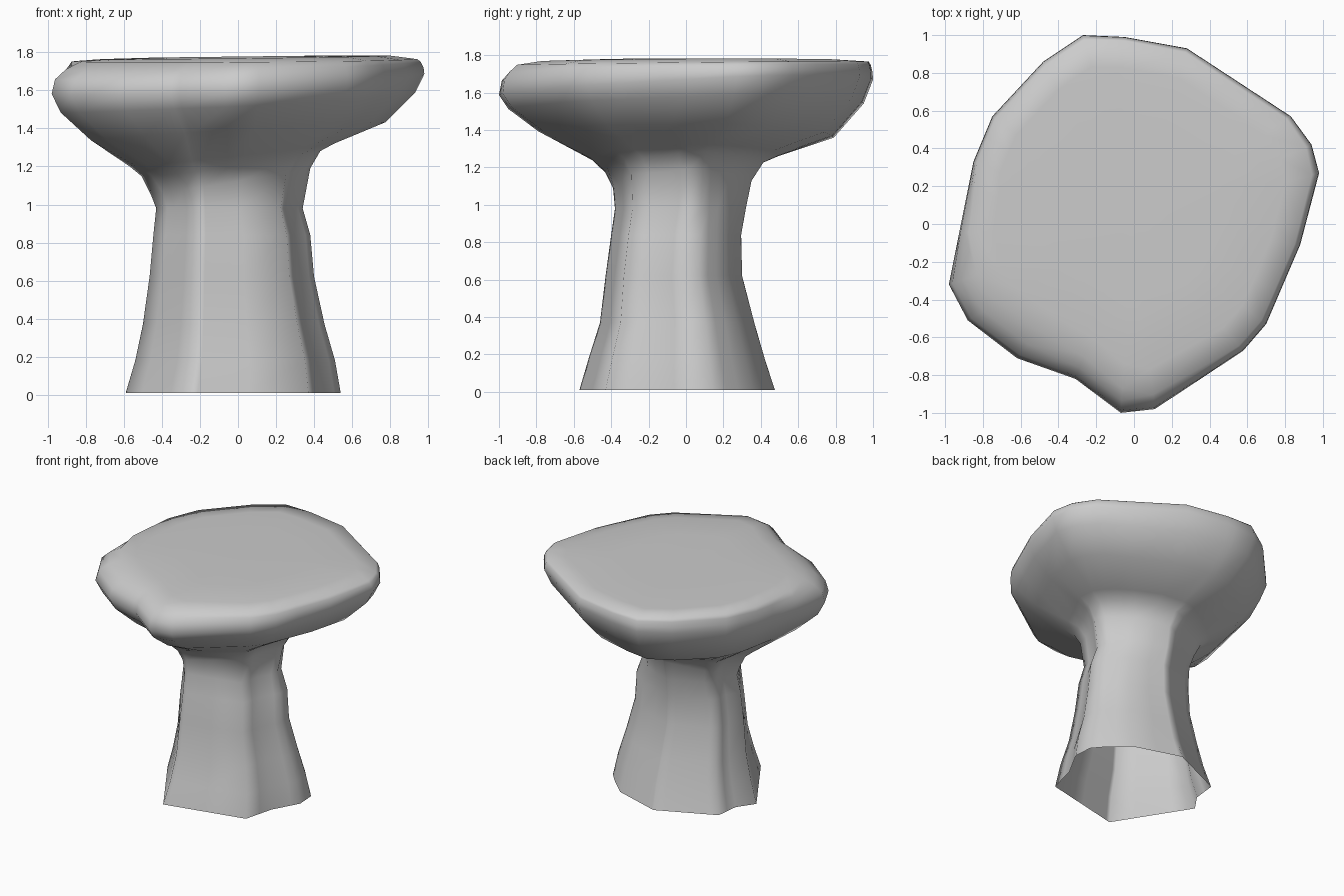
import bpy, bmesh, math
from mathutils import Vector

if "Cube" in bpy.data.objects:
    bpy.data.objects.remove(bpy.data.objects["Cube"])

# Outline of the cap (seen from above) and of the stem foot
CAP = [(-.27, 1), (-.05, .99), (.28, .93), (.83, .57), (.94, .42), (.98, .27),
       (.88, -.11), (.70, -.53), (.58, -.67), (.11, -.98), (-.07, -1), (-.31, -.82),
       (-.62, -.71), (-.88, -.51), (-.98, -.32), (-.85, .33), (-.75, .57), (-.48, .86)]
FOOT = [(-.25, -.57), (.37, -.43), (.43, -.2), (.54, 0), (.53, .16), (.32, .36),
        (-.05, .475), (-.48, .28), (-.50, .10), (-.59, -.03)]
# Flat top outline, set further in at the front left
TOP = [(-.26, .98), (-.05, .97), (.27, .91), (.81, .555), (.91, .41), (.945, .27),
       (.85, -.11), (.675, -.51), (.555, -.645), (.09, -.91), (-.05, -.88),
       (-.27, -.70), (-.53, -.55), (-.76, -.38), (-.89, -.18), (-.83, .33),
       (-.73, .56), (-.47, .84)]


def cross(a, b):
    return a.x * b.y - a.y * b.x


def sample(outline, angles):
    """Points where rays from the centre meet the outline."""
    pts = [Vector(p) for p in outline]
    ring = []
    for t in angles:
        d = Vector((math.cos(t), math.sin(t)))
        best = 0
        for a, b in zip(pts, pts[1:] + pts[:1]):
            e = b - a
            den = cross(d, e)
            if abs(den) < 1e-9:
                continue
            r, s = cross(a, e) / den, cross(a, d) / den
            if r > 0 and -1e-4 <= s <= 1.0001:
                best = max(best, r)
        ring.append(d * best)
    return ring


raw = sorted(math.atan2(y, x) for x, y in CAP + FOOT)
angles = [raw[0]]
for t in raw[1:]:
    if t - angles[-1] > .03:
        angles.append(t)
cap, foot, top = (sample(o, angles) for o in (CAP, FOOT, TOP))


def fit(x0, x1, y0, y1, corner=9):
    """Foot section stretched to the given extents, back right corner trimmed."""
    ring = []
    for p in foot:
        q = Vector((x0 + (p.x + .59) / 1.13 * (x1 - x0),
                    y0 + (p.y + .57) / 1.045 * (y1 - y0)))
        over = max(0, q.x + q.y - corner) / 2
        ring.append(q - Vector((over, over)))
    return ring


def blend(a, b, f):
    return [p.lerp(q, f) for p, q in zip(a, b)]


def scaled(ring, f):
    return [p * f for p in ring]


neck = fit(-.46, .38, -.39, .35, .43)
# Each level: ring, height, tilt along x, tilt along y
levels = [
    (foot, .01, 0, 0),
    (fit(-.54, .51, -.52, .42), .18, 0, 0),
    (fit(-.50, .455, -.46, .365), .37, 0, 0),
    (fit(-.465, .40, -.43, .30, .51), .62, 0, 0),
    (fit(-.445, .38, -.40, .295, .46), .84, 0, 0),
    (fit(-.43, .34, -.38, .32, .40), .98, 0, 0),
    (neck, 1.13, .16, .02),
    (blend(neck, cap, .10), 1.22, .14, .04),
    (blend(neck, cap, .24), 1.265, .11, .02),
    (scaled(cap, .79), 1.385, .065, -.015),
    (scaled(cap, .95), 1.535, .05, .02),
    (cap, 1.635, .04, .045),
    (blend(cap, top, .12), 1.69, .025, .025),
    (blend(cap, top, .5), 1.73, .015, .02),
    (top, 1.757, .005, .01),
    (scaled(top, .85), 1.772, .012, .005),
    (scaled(top, .5), 1.778, .012, 0),
]

# Mushroom-shaped rock, open underneath
bm = bmesh.new()
rings = [[bm.verts.new((p.x, p.y, z + tx * p.x + ty * p.y)) for p in ring]
         for ring, z, tx, ty in levels]
n = len(angles)
for lo, hi in zip(rings, rings[1:]):
    for i in range(n):
        j = (i + 1) % n
        bm.faces.new((lo[i], lo[j], hi[j], hi[i]))
centre = bm.verts.new((0, 0, 1.778))
for i in range(n):
    bm.faces.new((rings[-1][i], rings[-1][(i + 1) % n], centre))
for f in bm.faces:
    f.smooth = True
mesh = bpy.data.meshes.new("mushroom_rock")
bm.to_mesh(mesh)
bm.free()
rock = bpy.data.objects.new("mushroom_rock", mesh)
bpy.context.collection.objects.link(rock)
